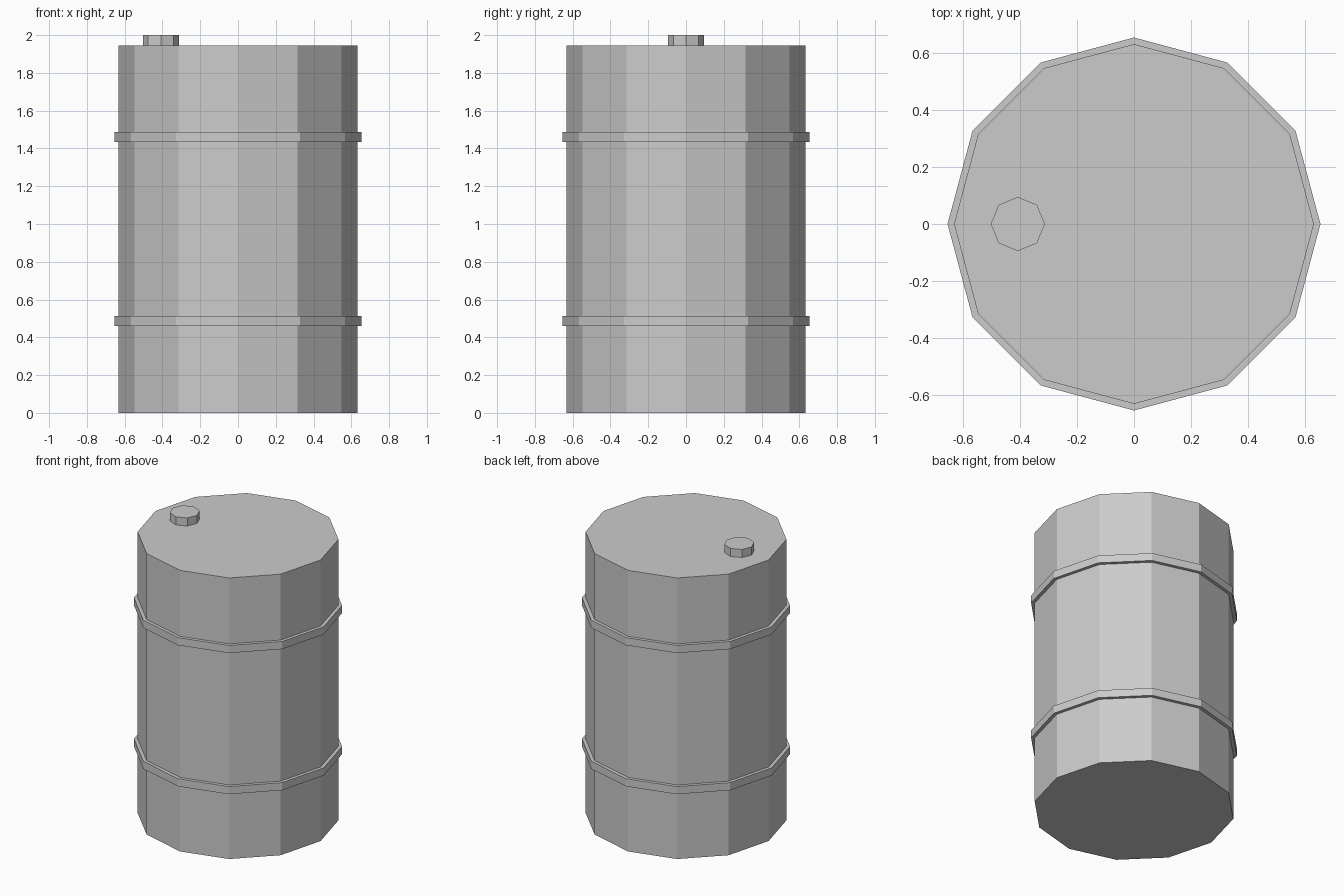
import bpy, bmesh
from math import cos, sin, tau

if "Cube" in bpy.data.objects:
    bpy.data.objects.remove(bpy.data.objects["Cube"])


def lathe(name, profile, sides, centre=(0, 0)):
    """Revolve an (r, z) profile into a closed, flat-shaded solid."""
    bm = bmesh.new()
    rings = [[bm.verts.new((centre[0] + r * cos(tau * i / sides),
                            centre[1] + r * sin(tau * i / sides), z))
              for i in range(sides)] for r, z in profile]
    for low, high in zip(rings, rings[1:]):
        for i in range(sides):
            j = (i + 1) % sides
            bm.faces.new((low[i], low[j], high[j], high[i]))
    bm.faces.new(rings[0][::-1])
    bm.faces.new(rings[-1])
    mesh = bpy.data.meshes.new(name)
    bm.to_mesh(mesh)
    bm.free()
    obj = bpy.data.objects.new(name, mesh)
    bpy.context.collection.objects.link(obj)
    return obj


R, BAND_R, TOP = 0.632, 0.655, 1.944

# Drum body with two raised hoops
profile = [(R, 0)]
for z0, z1 in ((0.459, 0.512), (1.435, 1.488)):
    profile += [(R, z0), (BAND_R, z0), (BAND_R, z1), (R, z1)]
profile.append((R, TOP))
lathe("drum_body", profile, 12)

# Octagonal filler cap on the lid
lathe("filler_cap", [(0.095, TOP), (0.095, 2.0)], 8, (-0.408, 0))
